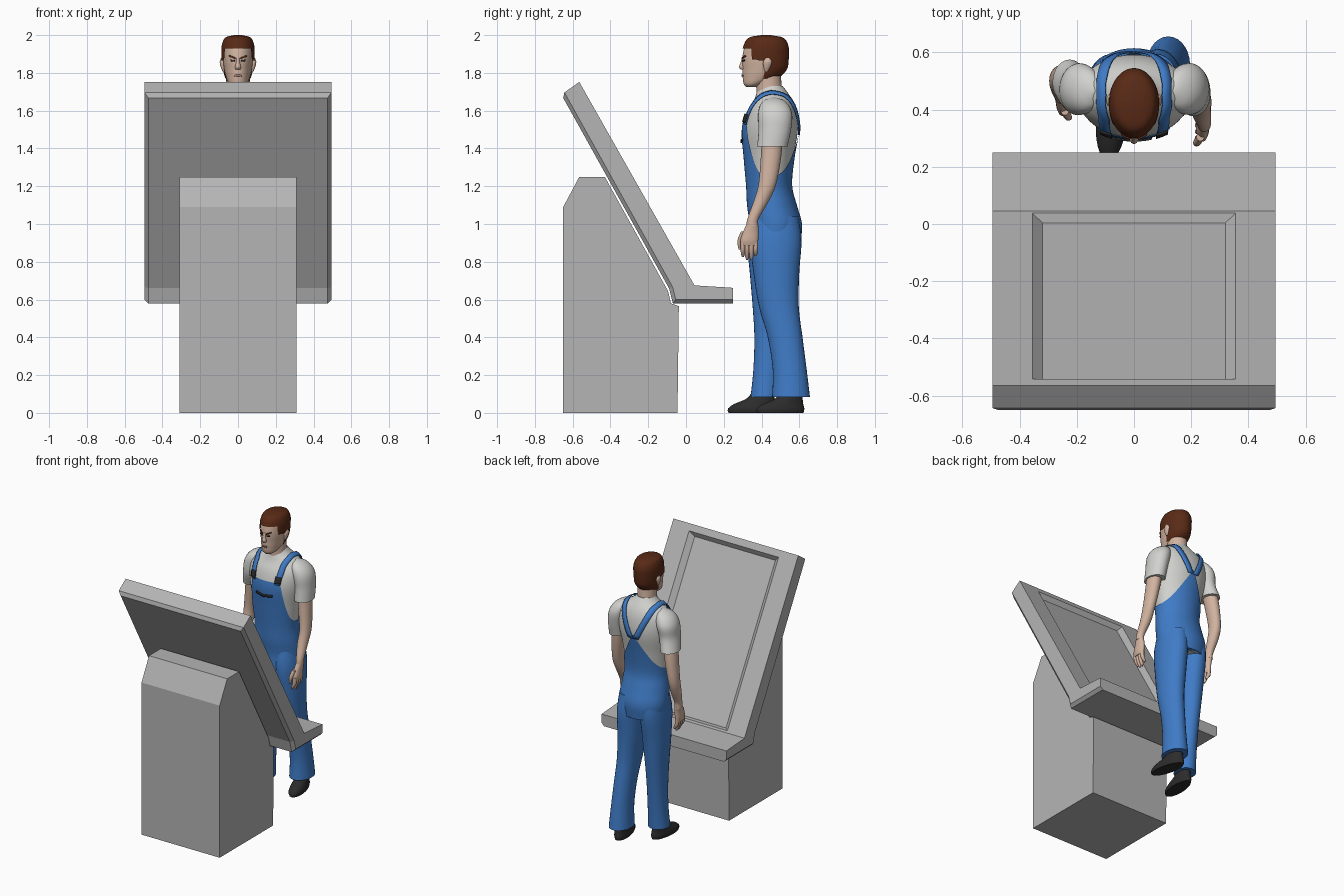
import bpy, bmesh, math
from mathutils import Vector
from mathutils.bvhtree import BVHTree

if "Cube" in bpy.data.objects:
    bpy.data.objects.remove(bpy.data.objects["Cube"])


def mat(name, r, g, b):
    m = bpy.data.materials.new(name)
    m.diffuse_color = (r, g, b, 1)
    m.use_nodes = True
    m.node_tree.nodes["Principled BSDF"].inputs["Base Color"].default_value = m.diffuse_color
    return m


GREY = mat("console grey", .46, .46, .46)
BLUE = mat("denim blue", .05, .2, .57)
SHIRT = mat("shirt grey", .64, .64, .62)
SKIN = mat("skin", .64, .45, .35)
HAIR = mat("hair auburn", .1, .023, .008)
BLACK = mat("black", .025, .025, .025)
LIPS = mat("lips", .42, .2, .16)


def finish(name, bm, m, smooth=True):
    bmesh.ops.recalc_face_normals(bm, faces=bm.faces)
    me = bpy.data.meshes.new(name)
    bm.to_mesh(me)
    bm.free()
    me.materials.append(m)
    ob = bpy.data.objects.new(name, me)
    bpy.context.collection.objects.link(ob)
    if smooth:
        me.polygons.foreach_set("use_smooth", [True] * len(me.polygons))
        bpy.context.view_layer.objects.active = ob
        ob.select_set(True)
        bpy.ops.object.shade_smooth_by_angle(angle=math.radians(50))
        ob.select_set(False)
    return ob


def section(secs, z):
    """Smoothly interpolated (cx, cy, rx, ry) at height z."""
    n = len(secs)
    i = max(0, min(n - 2, sum(s[0] <= z for s in secs) - 1))
    h = secs[i + 1][0] - secs[i][0]
    t = (z - secs[i][0]) / h

    def tan(k, c):
        a, b = secs[max(k - 1, 0)], secs[min(k + 1, n - 1)]
        return (b[c] - a[c]) / (b[0] - a[0]) * h
    out = []
    for c in range(1, 5):
        a, b = secs[i][c], secs[i + 1][c]
        out.append((2*t**3 - 3*t**2 + 1) * a + (t**3 - 2*t**2 + t) * tan(i, c)
                   + (3*t**2 - 2*t**3) * b + (t**3 - t**2) * tan(i + 1, c))
    return out


def loft(name, secs, m, lo=None, hi=None, grow=0, seg=28, rows=20):
    """Stack of ellipses (z, cx, cy, rx, ry); lo/hi trim it by angle."""
    secs = sorted(secs)
    bm = bmesh.new()
    grid = []
    for r in range(rows + 1):
        ring = []
        for k in range(seg):
            a = 2 * math.pi * k / seg
            z0 = lo(a) if lo else secs[0][0]
            z1 = hi(a) if hi else secs[-1][0]
            z = z0 + (z1 - z0) * r / rows
            cx, cy, rx, ry = section(secs, z)
            rx, ry = max(rx, .003) + grow, max(ry, .003) + grow
            ring.append(bm.verts.new((cx + rx * math.cos(a), cy + ry * math.sin(a), z)))
        grid.append(ring)
    for p, q in zip(grid, grid[1:]):
        for k in range(seg):
            j = (k + 1) % seg
            bm.faces.new((p[k], p[j], q[j], q[k]))
    if not lo:
        bm.faces.new(grid[0])
    if not hi:
        bm.faces.new(grid[-1])
    return finish(name, bm, m)


def ribbon(name, target, pts, side, m, lift):
    """Strip laid on the surface of another part."""
    tree = BVHTree.FromPolygons([v.co for v in target.data.vertices],
                                [p.vertices[:] for p in target.data.polygons])
    pts, side = [Vector(p) for p in pts], Vector(side)
    path = [a.lerp(b, t / 4) for a, b in zip(pts, pts[1:]) for t in range(4)] + [pts[-1]]
    bm = bmesh.new()
    rows = []
    for p in path:
        row = []
        for s in (-1, 0, 1):
            co, no = tree.find_nearest(p + side * s)[:2]
            row.append(bm.verts.new(co + no * lift))
        rows.append(row)
    for p, q in zip(rows, rows[1:]):
        for k in (0, 1):
            bm.faces.new((p[k], p[k + 1], q[k + 1], q[k]))
    ob = finish(name, bm, m)
    sol = ob.modifiers.new("thickness", "SOLIDIFY")
    sol.thickness, sol.offset = .006, 0
    return ob


def prism(profile, half):
    """Side profile (y, z) extruded across x."""
    bm = bmesh.new()
    a, b = [[bm.verts.new((x, y, z)) for y, z in profile] for x in (-half, half)]
    bm.faces.new(a)
    bm.faces.new(b)
    n = len(a)
    for i in range(n):
        bm.faces.new((a[i], a[(i + 1) % n], b[(i + 1) % n], b[i]))
    bmesh.ops.recalc_face_normals(bm, faces=bm.faces)
    return bm, a, b


# Console pedestal
finish("pedestal", prism([(-.65, 0), (-.045, 0), (-.038, .565), (-.08, .58), (-.095, .645),
                          (-.43, 1.25), (-.565, 1.25), (-.65, 1.09)], .31)[0], GREY, False)

# Sloping console panel with shelf: recessed screen, chamfered back
bm, a, b = prism([(-.66, 1.685), (-.09, .66), (-.07, .58), (.25, .58),
                  (.25, .662), (.045, .675), (-.565, 1.752)], .495)
face = next(f for f in bm.faces if f.normal.y > .3 and f.normal.z > .3)
base, up = Vector((0, .045, .675)), Vector((0, -.61, 1.077)).normalized()
nrm = face.normal.copy()
for hx, u0, u1, depth in ((.355, .015, 1.19, 0), (.32, .03, 1.165, .03)):
    mid = face.calc_center_median()
    bmesh.ops.inset_region(bm, faces=[face], thickness=.01)
    for v in face.verts:
        v.co = (base + up * (u1 if v.co.z > mid.z else u0) - nrm * depth
                + Vector((math.copysign(hx, v.co.x), 0, 0)))
edges = [bm.edges.get((s[i], s[i + 1])) for s in (a, b) for i in range(3)]
edges.append(bm.edges.get((a[0], b[0])))
bmesh.ops.bevel(bm, geom=edges, offset=.02, segments=1, affect="EDGES")
finish("console_panel", bm, GREY, False)

# Torso in shirt
body = [(.9, 0, .47, .155, .13), (1.0, 0, .475, .165, .132), (1.1, 0, .455, .158, .125),
        (1.2, 0, .44, .15, .115), (1.35, 0, .44, .168, .128), (1.5, 0, .447, .195, .145),
        (1.6, 0, .455, .195, .128), (1.66, 0, .462, .155, .1), (1.7, 0, .455, .085, .08),
        (1.73, 0, .45, .062, .062)]
torso = loft("shirt_torso", body, SHIRT, seg=48, rows=40)


# Overalls: bib in front, low sides, pointed back
def overall_top(ang):
    u = abs(math.cos(ang))
    if math.sin(ang) < 0:
        return 1.54 if u < .55 else 1.25 + .27 * ((1 - u) / .45) ** 1.5
    return 1.25 + .25 * (1 - u) ** 1.3


loft("overalls_body", body, BLUE, hi=overall_top, grow=.007, seg=64, rows=24)
for side, x in (("right", -1), ("left", 1)):
    ribbon(side + "_strap", torso,
           [(x * .1, .3, 1.53), (x * .105, .31, 1.58), (x * .11, .36, 1.66), (x * .115, .45, 1.7),
            (x * .105, .53, 1.67), (x * .07, .58, 1.58), (x * .02, .6, 1.47)],
           (.021, 0, 0), BLUE, .011)
    ribbon(side + "_buckle", torso, [(x * .1, .3, 1.54), (x * .103, .31, 1.585)],
           (.023, 0, 0), BLACK, .018)
ribbon("bib_pocket_edge", torso, [(-.065, .29, 1.445), (0, .28, 1.435), (.065, .29, 1.445)],
       (0, 0, .008), BLACK, .012)

# Trouser legs, one forward and one back
loft("left_leg", [(1.04, .075, .475, .085, .12), (.92, .085, .475, .088, .137),
                  (.75, .09, .478, .085, .122), (.56, .1, .492, .073, .105),
                  (.4, .11, .525, .067, .092), (.22, .118, .55, .068, .09),
                  (.085, .12, .556, .076, .1)], BLUE)
loft("right_leg", [(1.04, -.075, .465, .085, .12), (.92, -.083, .458, .088, .135),
                   (.75, -.085, .452, .085, .115), (.56, -.085, .448, .072, .095),
                   (.4, -.083, .442, .065, .08), (.22, -.08, .43, .064, .074),
                   (.085, -.08, .418, .07, .076)], BLUE)

# Shoes
for side, x, y, turn in (("right", -.08, .35, -.08), ("left", .135, .5, .22)):
    shoe = loft(side + "_shoe", [(0, 0, 0, .048, .125), (.02, 0, 0, .053, .13),
                                 (.045, 0, .012, .048, .112), (.075, 0, .045, .042, .075),
                                 (.12, 0, .06, .04, .055)], BLACK, rows=10)
    shoe.location = (x, y, 0)
    shoe.rotation_euler.z = turn

# Arms: sleeve end, elbow, wrist and hand positions
for side, sx, end, elbow, wrist, hand in (
        ("left", 1, (.208, .457), (.235, .428), (.245, .352), (.24, .335)),
        ("right", -1, (-.225, .495), (-.26, .505), (-.255, .45), (-.25, .425))):
    loft(side + "_sleeve", [(1.41, *end, .06, .08), (1.5, sx * .202, .47, .063, .086),
                            (1.58, sx * .188, .472, .068, .09), (1.63, sx * .168, .468, .06, .075),
                            (1.66, sx * .15, .465, .035, .045), (1.672, sx * .14, .465, .005, .005)], SHIRT)
    loft(side + "_arm", [(1.45, *end, .046, .056), (1.33, (end[0] + elbow[0]) / 2, (end[1] + elbow[1]) / 2 + .005, .042, .053),
                         (1.2, *elbow, .036, .046), (1.12, elbow[0], (elbow[1] + wrist[1]) / 2 + .008, .034, .04),
                         (1.02, *wrist, .024, .029), (.99, *wrist, .024, .031)], SKIN)
    hx, hy = hand
    loft(side + "_palm", [(1.0, *wrist, .023, .03), (.955, hx, hy + .008, .024, .042),
                          (.91, hx, hy, .022, .047), (.885, hx, hy, .015, .042)], SKIN, rows=10)
    for k, tip in enumerate((.825, .81, .81, .83)):
        fy = hy - .034 + k * .0225
        loft(f"{side}_finger_{k}", [(.91, hx, fy, .014, .013), (.86, hx - sx * .004, fy, .013, .012),
                                    (tip + .01, hx - sx * .018, fy, .011, .01),
                                    (tip, hx - sx * .02, fy, .005, .005)], SKIN, seg=10, rows=6)
    loft(side + "_thumb", [(.96, hx - sx * .008, hy - .03, .014, .015), (.91, hx - sx * .02, hy - .05, .013, .014),
                           (.865, hx - sx * .026, hy - .05, .006, .007)], SKIN, seg=10, rows=6)

# Neck and head
loft("neck", [(1.67, 0, .445, .072, .072), (1.72, 0, .44, .064, .068), (1.8, 0, .435, .062, .066)], SKIN, rows=8)
skull = [(1.725, 0, .345, .025, .025), (1.74, 0, .358, .046, .052), (1.78, 0, .395, .064, .095),
         (1.82, 0, .413, .073, .114), (1.86, 0, .416, .078, .119), (1.9, 0, .419, .08, .118),
         (1.94, 0, .423, .079, .112), (1.97, 0, .424, .067, .094), (1.985, 0, .424, .05, .068),
         (1.993, 0, .424, .012, .015)]
head = loft("head", skull, SKIN, seg=40, rows=40)


# Hair: high over the forehead, above the ears, low at the nape
def hairline(ang):
    s = math.sin(ang)
    if s < -.62:
        return 1.93
    if s < -.25:
        return 1.87
    return 1.865 if s < .22 else 1.77


def hair_grown(s):
    return (s[0] + (.007 if s[0] > 1.95 else 0), *s[1:])


loft("hair", [hair_grown(s) for s in skull], HAIR, lo=hairline, grow=.008, seg=56, rows=24)

# Face details
loft("nose", [(1.818, 0, .302, .012, .012), (1.83, 0, .298, .016, .018),
              (1.85, 0, .3, .011, .013), (1.885, 0, .303, .007, .006)], SKIN, seg=14, rows=10)
for side, x in (("right", -1), ("left", 1)):
    loft(side + "_ear", [(1.808, x * .076, .425, .006, .008), (1.83, x * .08, .428, .011, .018),
                         (1.86, x * .084, .432, .013, .023), (1.878, x * .084, .432, .006, .012)],
         SKIN, seg=14, rows=10)
    ribbon(side + "_eyebrow", head, [(x * .014, .29, 1.878), (x * .05, .31, 1.89)], (0, 0, .004), HAIR, .003)
    ribbon(side + "_eye", head, [(x * .02, .29, 1.864), (x * .043, .305, 1.866)], (0, 0, .004), BLACK, .002)
ribbon("mouth", head, [(-.022, .295, 1.785), (0, .285, 1.786), (.022, .295, 1.785)], (0, 0, .0045), LIPS, .003)
